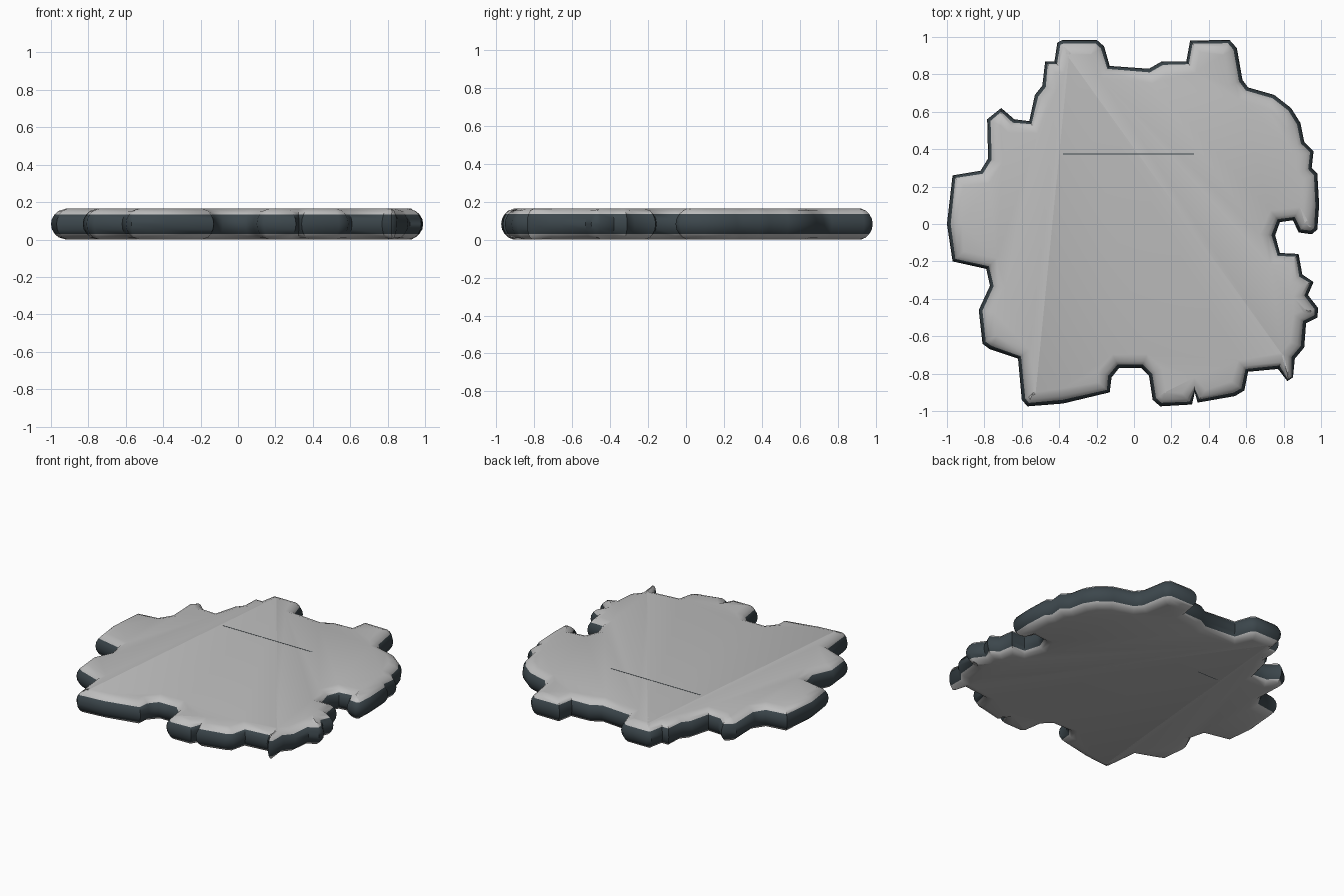
import bpy, bmesh
from mathutils import Vector
from mathutils.geometry import intersect_point_line

if "Cube" in bpy.data.objects:
    bpy.data.objects.remove(bpy.data.objects["Cube"])


def material(name, rgb):
    m = bpy.data.materials.new(name)
    m.diffuse_color = (*rgb, 1)
    m.use_nodes = True
    m.node_tree.nodes["Principled BSDF"].inputs["Base Color"].default_value = m.diffuse_color
    return m


grey = material("light_grey", (0.52, 0.52, 0.52))
slate = material("dark_slate", (0.045, 0.062, 0.072))

# Slab outline seen from above, clockwise from the back left tab
OUTLINE = [
    (-.41, .97), (-.38, .985), (-.20, .985), (-.16, .95), (-.13, .845), (.08, .83), (.15, .87),
    (.28, .87), (.30, .98), (.51, .985), (.55, .94), (.58, .77), (.61, .73), (.75, .69),
    (.84, .62), (.89, .54), (.91, .44), (.96, .39), (.95, .30), (.98, .27), (.99, .10),
    (.98, -.03), (.95, -.055), (.88, -.045), (.85, .02), (.78, .01), (.755, -.06), (.78, -.155),
    (.88, -.16), (.90, -.27), (.96, -.31), (.93, -.38), (.985, -.45), (.98, -.50), (.92, -.53),
    (.91, -.66), (.86, -.72), (.85, -.82), (.82, -.84), (.77, -.775), (.61, -.79), (.59, -.89),
    (.54, -.92), (.34, -.955), (.325, -.90), (.31, -.965), (.14, -.975), (.10, -.94), (.08, -.81),
    (.04, -.77), (-.08, -.77), (-.12, -.82), (-.13, -.90), (-.38, -.96), (-.57, -.975),
    (-.60, -.94), (-.62, -.72), (-.77, -.67), (-.81, -.64), (-.83, -.46), (-.77, -.33),
    (-.79, -.24), (-.97, -.20), (-1, 0), (-.97, .26), (-.82, .285), (-.78, .35), (-.785, .56),
    (-.71, .62), (-.64, .56), (-.56, .55), (-.53, .69), (-.49, .74), (-.475, .87), (-.425, .87)]
pts = [Vector((x, y, 0)) for x, y in OUTLINE]
N = len(pts)


def edge_distance(p):
    best = 9
    for i in range(N):
        a, b = pts[i], pts[(i + 1) % N]
        q, t = intersect_point_line(p, a, b)
        q = a.lerp(b, min(1, max(0, t)))
        best = min(best, (p - q).length)
    return best


def inward(i):
    d0 = (pts[i] - pts[i - 1]).normalized()
    d1 = (pts[(i + 1) % N] - pts[i]).normalized()
    d = d0 + d1
    return Vector((d.y, -d.x, 0)).normalized()


# Longest safe inset at each corner, so narrow tabs do not fold over
MAX_INSET = 0.08
reach = []
for i in range(N):
    d = 0.005
    while d < MAX_INSET and edge_distance(pts[i] + inward(i) * (d + .005)) > .65 * (d + .005):
        d += 0.005
    reach.append(d)

# Rounded rim section: height and inset share
RIM = [(0, 1), (.012, .5), (.03, .25), (.055, .06), (.083, 0),
       (.11, .06), (.135, .25), (.153, .5), (.165, 1)]
bm = bmesh.new()
rings = [[bm.verts.new(pts[i] + inward(i) * reach[i] * s + Vector((0, 0, z))) for i in range(N)]
         for z, s in RIM]
for k in range(len(RIM) - 1):
    for i in range(N):
        j = (i + 1) % N
        f = bm.faces.new((rings[k][i], rings[k][j], rings[k + 1][j], rings[k + 1][i]))
        f.material_index = int(.03 < (RIM[k][0] + RIM[k + 1][0]) / 2 < .135)
caps = [bm.faces.new(rings[0]), bm.faces.new(rings[-1])]
bmesh.ops.triangulate(bm, faces=caps)
bmesh.ops.recalc_face_normals(bm, faces=bm.faces)
mesh = bpy.data.meshes.new("stone_slab")
bm.to_mesh(mesh)
bm.free()
mesh.materials.append(grey)
mesh.materials.append(slate)
slab = bpy.data.objects.new("stone_slab", mesh)
bpy.context.collection.objects.link(slab)
bpy.context.view_layer.objects.active = slab
slab.select_set(True)
bpy.ops.object.shade_smooth_by_angle(angle=0.9)

# Hairline seam on the top and the underside
for name, z in (("top_seam", .165), ("bottom_seam", .001)):
    bpy.ops.mesh.primitive_cube_add(size=1, location=(-.03, .375, z))
    seam = bpy.context.object
    seam.name = name
    seam.scale = (.70, .005, .002)
    seam.data.materials.append(slate)
